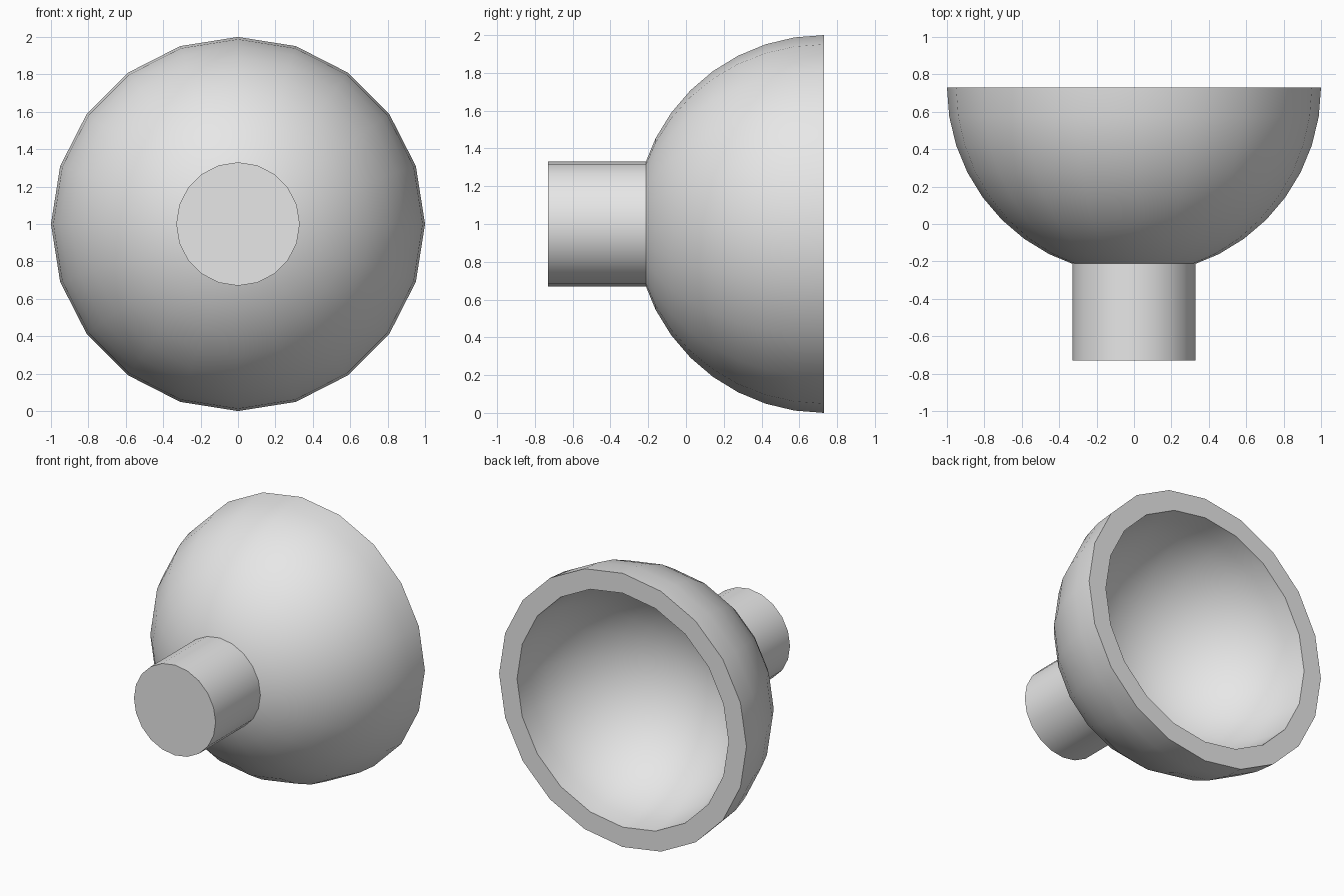
import bpy
import bmesh
from math import sin, cos, radians, tau
from mathutils import Vector

default_cube = bpy.data.objects.get("Cube")
if default_cube:
    bpy.data.objects.remove(default_cube, do_unlink=True)

SIDES = 20
CENTRE_Z = 1.0
RIM_Y = 0.73
OUTER_R = 1.0
INNER_R = 0.855
STEM_R = 0.33

grey = bpy.data.materials.new("plain_grey")
grey.use_nodes = True
colour = (0.8, 0.8, 0.8, 1)
grey.diffuse_color = colour
grey.node_tree.nodes["Principled BSDF"].inputs["Base Color"].default_value = colour


def lathe(name, profile):
    """Turn a (radius, y) profile around the front-to-back axis."""
    bm = bmesh.new()
    verts = [bm.verts.new((r, y, 0)) for r, y in profile]
    edges = [bm.edges.new(pair) for pair in zip(verts, verts[1:])]
    bmesh.ops.spin(bm, geom=verts + edges, cent=(0, 0, 0), axis=(0, 1, 0),
                   angle=tau, steps=SIDES, use_duplicate=False)
    bmesh.ops.remove_doubles(bm, verts=bm.verts[:], dist=0.0005)
    bmesh.ops.recalc_face_normals(bm, faces=bm.faces[:])
    bmesh.ops.translate(bm, verts=bm.verts[:], vec=Vector((0, 0, CENTRE_Z)))
    mesh = bpy.data.meshes.new(name)
    bm.to_mesh(mesh)
    bm.free()
    mesh.materials.append(grey)
    obj = bpy.data.objects.new(name, mesh)
    bpy.context.collection.objects.link(obj)
    bpy.ops.object.select_all(action='DESELECT')
    obj.select_set(True)
    bpy.context.view_layer.objects.active = obj
    bpy.ops.object.shade_smooth_by_angle(angle=radians(30))
    return obj


def quarter_arc(radius, steps=10):
    """Arc from the rim to the pole of a half sphere."""
    angles = [radians(90 * i / steps) for i in range(steps + 1)]
    return [(radius * cos(a) if i < steps else 0, RIM_Y - radius * sin(a))
            for i, a in enumerate(angles)]


# Thick-walled half sphere, open at the back
lathe("bowl", quarter_arc(OUTER_R)[::-1] + quarter_arc(INNER_R))

# Solid round stem, ending inside the bowl wall
lathe("stem", [(0, -RIM_Y), (STEM_R, -RIM_Y), (STEM_R, -0.18), (0, -0.18)])
